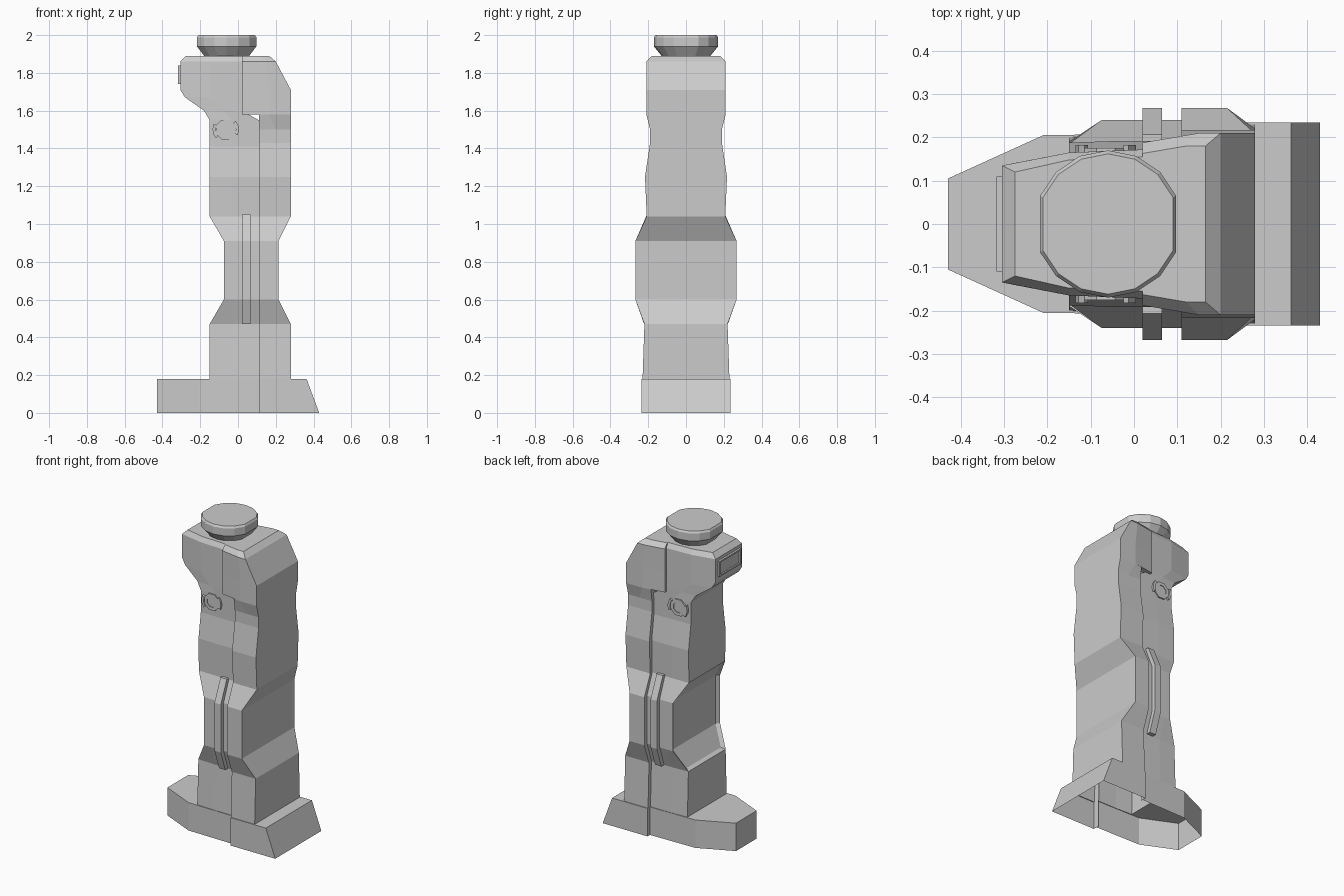
import bpy, bmesh, math
from mathutils import Vector

if "Cube" in bpy.data.objects:
    bpy.data.objects.remove(bpy.data.objects["Cube"])


def finish(name, bm):
    bmesh.ops.remove_doubles(bm, verts=bm.verts[:], dist=1e-4)
    bmesh.ops.recalc_face_normals(bm, faces=bm.faces[:])
    me = bpy.data.meshes.new(name)
    bm.to_mesh(me)
    bm.free()
    ob = bpy.data.objects.new(name, me)
    bpy.context.collection.objects.link(ob)
    return ob


def loft(rings, closed=False, cap_top=False, cap_bottom=False):
    """Skin a stack of equally sized point rings."""
    bm = bmesh.new()
    rows = [[bm.verts.new(p) for p in r] for r in rings]
    n = len(rows[0])
    faces = {}
    for i in range(len(rows) - 1):
        for j in range(n if closed else n - 1):
            k = (j + 1) % n
            faces[i, j] = bm.faces.new((rows[i][j], rows[i][k], rows[i + 1][k], rows[i + 1][j]))
    if cap_top:
        bm.faces.new(rows[-1])
    if cap_bottom:
        bm.faces.new(rows[0][::-1])
    return bm, faces


def section(z, half):
    """Half outline at +y, mirrored to -y."""
    return [(x, y, z) for x, y in half] + [(x, -y, z) for x, y in half[::-1]]


# Front shell: z, seam (x, y), middle (x, y), front edge (x, y)
front = [
    (0.00, .11, .21, -.21, .205, -.43, .105),
    (0.18, .11, .21, -.21, .205, -.43, .105),
    (0.18, .11, .205, -.03, .205, -.15, .20),
    (0.47, .11, .195, -.03, .195, -.15, .19),
    (0.60, .11, .24, -.03, .24, -.075, .24),
    (0.91, .11, .24, -.03, .24, -.075, .24),
    (1.04, .11, .187, -.03, .187, -.15, .185),
    (1.25, .11, .192, -.03, .192, -.15, .188),
    (1.41, .11, .17, -.03, .168, -.15, .165),
    (1.55, .11, .172, -.03, .17, -.15, .165),
    (1.60, .02, .172, -.08, .168, -.18, .158),
    (1.67, .02, .172, -.15, .165, -.28, .14),
    (1.71, .02, .172, -.15, .165, -.305, .135),
    (1.86, .02, .172, -.15, .165, -.305, .135),
    (1.89, .02, .155, -.15, .148, -.275, .12),
]
bm, faces = loft([section(z, [(a, b), (c, d), (e, f)]) for z, a, b, c, d, e, f in front],
                 cap_top=True)
# Recessed panel on the narrow waist
bmesh.ops.recalc_face_normals(bm, faces=bm.faces[:])
bmesh.ops.inset_region(bm, faces=[faces[i, 2] for i in (3, 4, 5)],
                       thickness=.022, depth=-.015, use_even_offset=True)
finish("front_shell", bm)

# Rear shell, standing slightly proud: z, seam (x, y), middle (x, y), back edge (x, y)
rear = [
    (0.00, .11, .235, .20, .235, .43, .235),
    (0.18, .11, .235, .20, .235, .363, .235),
    (0.18, .11, .23, .20, .23, .28, .23),
    (0.47, .11, .22, .20, .22, .28, .22),
    (0.60, .11, .268, .16, .268, .215, .268),
    (0.91, .11, .268, .16, .268, .215, .268),
    (1.04, .11, .208, .20, .208, .28, .208),
    (1.25, .11, .217, .20, .217, .28, .217),
    (1.43, .11, .19, .20, .19, .28, .19),
    (1.50, .11, .19, .20, .19, .28, .19),
    (1.58, .11, .20, .165, .21, .28, .21),
    (1.58, .02, .188, .165, .21, .28, .21),
    (1.71, .02, .188, .165, .21, .28, .21),
    (1.86, .02, .188, .15, .21, .20, .21),
    (1.89, .02, .163, .12, .18, .165, .18),
]
bm, _ = loft([section(z, [(a, b - .04), (a, b), (c, d), (e, f)])
              for z, a, b, c, d, e, f in rear], cap_top=True)
finish("rear_shell", bm)

# Thumb cap: sixteen sides with the two x-facing corners flattened
angles = [math.radians(22.5 * k) for k in range(16) if k % 8]
bm, _ = loft([[(-.06 + r * math.cos(a), r * math.sin(a), z) for a in angles]
              for z, r in ((1.885, .125), (1.94, .17), (1.988, .17), (2.0, .162))],
             closed=True, cap_top=True, cap_bottom=True)
finish("thumb_cap", bm)

# Framed panel on the front of the head
bm = bmesh.new()
bmesh.ops.create_cube(bm, size=1)
for v in bm.verts:
    v.co = Vector((v.co.x * .025 - .305, v.co.y * .22, v.co.z * .10 + 1.79))
outer = min(bm.faces, key=lambda f: f.calc_center_median().x)
bmesh.ops.inset_region(bm, faces=[outer], thickness=.014)
bmesh.ops.inset_region(bm, faces=[outer], thickness=.001, depth=-.008)
finish("head_panel", bm)

for s, side in ((-1, "right"), (1, "left")):
    # Raised side rib following the waist
    path = [(.47, .222), (.60, .268), (.91, .268), (1.05, .207)]
    rings = [[(.02, s * (y - .06), z), (.02, s * y, z), (.065, s * y, z), (.065, s * (y - .06), z)]
             for z, y in path]
    bm, _ = loft(rings, closed=True, cap_top=True, cap_bottom=True)
    finish(side + "_rib", bm)

    # Octagonal button with a rim
    oct_a = [math.radians(22.5 + 45 * k) for k in range(8)]
    rings = [[(-.065 + r * math.cos(a), s * y, 1.5 + r * math.sin(a)) for a in oct_a]
             for r, y in ((.056, .15), (.056, .176), (.034, .176), (.034, .172))]
    bm, _ = loft(rings, closed=True, cap_top=True)
    finish(side + "_button", bm)

    # Curved brackets on both sides of the button
    for start, label in ((155, "front"), (-25, "back")):
        rings = []
        for k in range(4):
            a = math.radians(start + k * 22)
            c, d = math.cos(a), math.sin(a)
            rings.append([(-.065 + r * c, s * y, 1.5 + r * d)
                          for r, y in ((.054, .15), (.054, .182), (.07, .182), (.07, .15))])
        bm, _ = loft(rings, closed=True, cap_top=True, cap_bottom=True)
        finish(side + "_button_bracket_" + label, bm)
